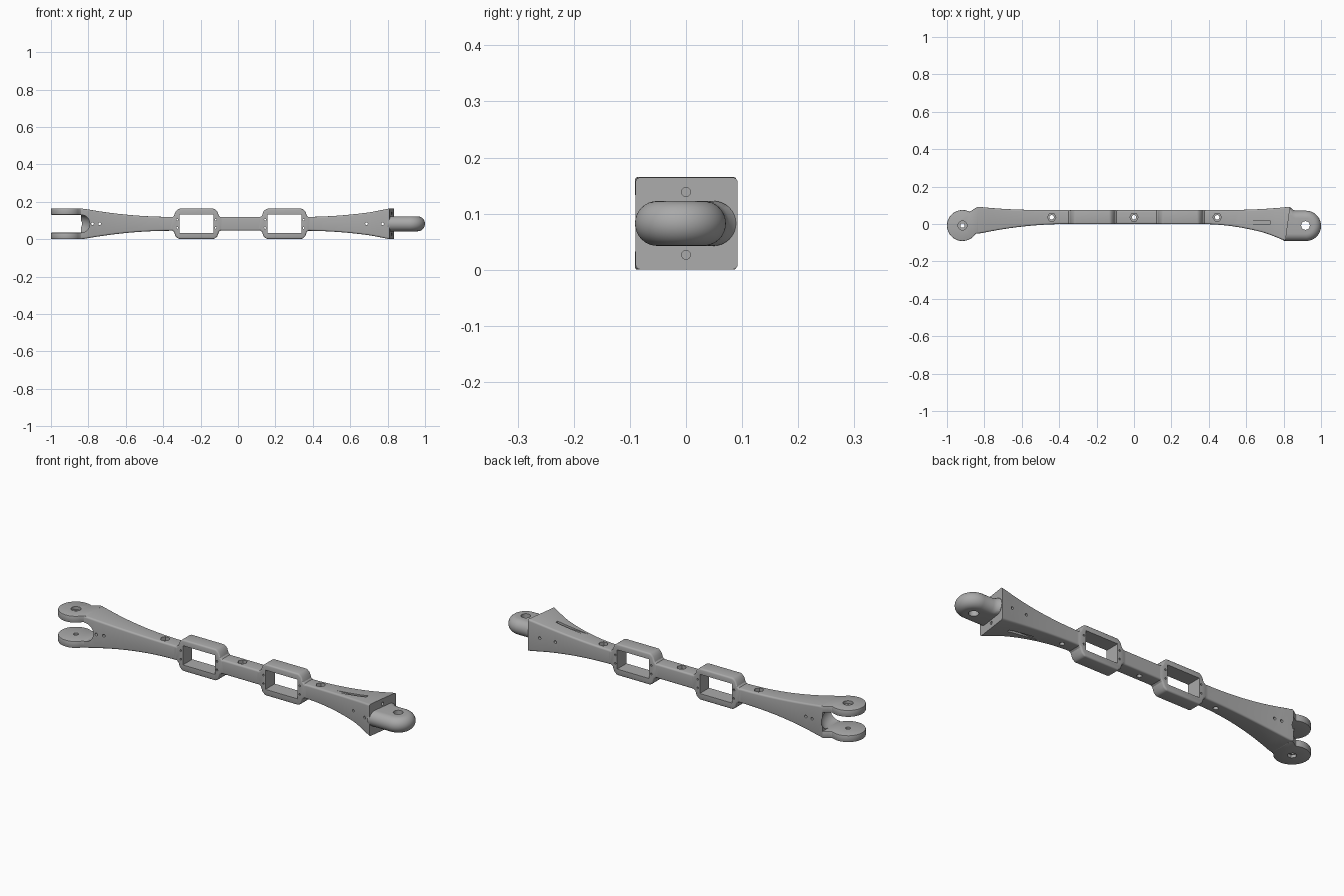
import bpy, bmesh
from math import sin, cos, pi, radians, hypot

if "Cube" in bpy.data.objects:
    bpy.data.objects.remove(bpy.data.objects["Cube"])

MID = 0.0825          # height of the long axis
grey = bpy.data.materials.new("plain_grey")
grey.use_nodes = True
grey.diffuse_color = (0.4, 0.4, 0.4, 1)
grey.node_tree.nodes["Principled BSDF"].inputs["Base Color"].default_value = (0.4, 0.4, 0.4, 1)


def loft(name, rings):
    """Skin a list of equal-length rings and cap both ends."""
    bm = bmesh.new()
    rows = [[bm.verts.new(p) for p in ring] for ring in rings]
    n = len(rows[0])
    for a, b in zip(rows, rows[1:]):
        for i in range(n):
            j = (i + 1) % n
            bm.faces.new((a[i], a[j], b[j], b[i]))
    bm.faces.new(rows[0])
    bm.faces.new(rows[-1])
    bmesh.ops.recalc_face_normals(bm, faces=bm.faces)
    mesh = bpy.data.meshes.new(name)
    bm.to_mesh(mesh)
    bm.free()
    mesh.materials.append(grey)
    ob = bpy.data.objects.new(name, mesh)
    bpy.context.collection.objects.link(ob)
    return ob


def activate(ob):
    bpy.ops.object.select_all(action='DESELECT')
    ob.select_set(True)
    bpy.context.view_layer.objects.active = ob


def combine(target, other, operation):
    activate(target)
    mod = target.modifiers.new("bool", 'BOOLEAN')
    mod.operation, mod.object, mod.solver = operation, other, 'EXACT'
    bpy.ops.object.modifier_apply(modifier=mod.name)
    bpy.data.objects.remove(other)


def bevel(ob, width, segments):
    activate(ob)
    mod = ob.modifiers.new("bevel", 'BEVEL')
    mod.width, mod.segments, mod.limit_method = width, segments, 'ANGLE'
    mod.angle_limit = radians(40)
    bpy.ops.object.modifier_apply(modifier=mod.name)


def drill(target, axis, centre, radius, length, sides=24):
    """Cut a round or hexagonal hole along one axis."""
    def point(i, s):
        u, v = radius * cos(2 * pi * i / sides), radius * sin(2 * pi * i / sides)
        off = {'X': (s, u, v), 'Y': (u, s, v), 'Z': (u, v, s)}[axis]
        return [c + o for c, o in zip(centre, off)]
    cutter = loft("cutter", [[point(i, s) for i in range(sides)]
                             for s in (-length / 2, length / 2)])
    combine(target, cutter, 'DIFFERENCE')


def box_cut(target, x, y, z):
    cutter = loft("cutter", [[(a, b, c) for a, c in ((x[0], z[0]), (x[1], z[0]), (x[1], z[1]), (x[0], z[1]))]
                             for b in y])
    combine(target, cutter, 'DIFFERENCE')


def arc(cx, cy, r, start, end, n=32):
    return [(cx + r * cos(radians(start + (end - start) * i / n)),
             cy + r * sin(radians(start + (end - start) * i / n))) for i in range(n + 1)]


# Main beam: rounded rectangular sections flaring towards both ends
def beam_ring(x, r=0.009):
    t = min(max(abs(x) - 0.35, 0) / 0.48, 1)
    half = 0.037 + 0.045 * t ** 2
    front = (-0.09 if x > 0 else -0.052) * t ** 2
    back = 0.074 + 0.018 * t ** 3
    ring = []
    for k, (y, z) in enumerate(((back - r, half - r), (front + r, half - r),
                                (front + r, r - half), (back - r, r - half))):
        ring += arc(y, z, r, 90 * k, 90 * k + 90, 4)
    # the tongue end slants back towards the front side
    slant = 0.025 * max(0, (x - 0.7) / 0.135)
    return [(x - slant * (back - y) / (back - front), y, MID + z) for y, z in ring]


beam = loft("beam", [beam_ring(-0.84 + 1.675 * i / 60) for i in range(61)])

# Rectangular frames along the beam
FRAMES = (-0.222, 0.248)
quarter = [(0.137, 0.030), (0.120, 0.043), (0.112, 0.066), (0.096, 0.081)]
outline = (quarter + [(-x, z) for x, z in reversed(quarter)]
           + [(-x, -z) for x, z in quarter] + [(x, -z) for x, z in reversed(quarter)])
for cx in FRAMES:
    frame = loft("frame", [[(cx + x, y, MID + z) for x, z in outline]
                           for y in (-0.001, 0.075)])
    bevel(frame, 0.008, 3)
    combine(beam, frame, 'UNION')
for cx in FRAMES:
    box_cut(beam, (cx - 0.091, cx + 0.091), (-0.1, 0.2), (MID - 0.048, MID + 0.051))
    for sx in (-1, 1):
        for sz in (-1, 1):
            drill(beam, 'Y', (cx + sx * 0.103, 0.04, MID + sz * 0.022), 0.005, 0.3, 12)

# Rounded clearance behind the fork
LUG = (-0.917, -0.008)
recess = loft("cutter", [[(x, y, MID + 0.048 * sin(a)) for x, y in
                          arc(*LUG, 0.09 + 0.04 * cos(a), 0, 352.5, 47)]
                         for a in [radians(-90 + 15 * i) for i in range(13)]])
combine(beam, recess, 'DIFFERENCE')

# Vertical bolt holes with hexagonal pockets
for x in (-0.44, 0, 0.445):
    drill(beam, 'Z', (x, 0.036, MID), 0.012, 0.4)
    drill(beam, 'Z', (x, 0.036, MID + 0.04), 0.023, 0.04, 6)

# Cross pin holes, end screw holes and cable slots
for x in (-0.778, -0.74, 0.687, 0.773):
    drill(beam, 'Y', (x, 0, MID), 0.007, 0.5, 16)
for s in (-1, 1):
    drill(beam, 'X', (0.81, 0, MID + s * 0.056), 0.008, 0.12, 16)
    box_cut(beam, (0.55, 0.73), (0, 0.016), sorted((MID + s * 0.045, MID + s * 0.12)))

# Fork lugs
plan = arc(*LUG, 0.083, 62, 325) + [(-0.84, -0.049), (-0.832, -0.049),
                                    (-0.832, 0.09), (-0.842, 0.089), (-0.862, 0.076)]
for name, low, high in (("lower_fork_lug", 0, 0.035), ("upper_fork_lug", 0.13, 0.165)):
    lug = loft(name, [[(x, y, z) for x, y in plan] for z in (low, high)])
    bevel(lug, 0.004, 2)
    drill(lug, 'Z', (*LUG, MID), 0.012, 0.4)
    if low:
        drill(lug, 'Z', (*LUG, high), 0.024, 0.03)
    else:
        drill(lug, 'Z', (*LUG, low), 0.022, 0.03, 6)

# Hinge tongue: fully rounded edge with a small flare at its back root
rings = []
for i in range(17):
    a = radians(-90 + 180 * i / 16)
    r = 0.041 + 0.04 * cos(a)
    pts = [(0.80, -0.01 - r)] + arc(0.919, -0.01, r, -90, 90)
    pts += [(0.865, -0.01 + r), (0.848, -0.004 + r), (0.836, 0.008 + r), (0.80, 0.008 + r)]
    rings.append([(x, y, MID + 0.04 * sin(a)) for x, y in pts])
tongue = loft("hinge_tongue", rings)
drill(tongue, 'Z', (0.917, -0.008, MID), 0.023, 0.3)

# Smooth shading with sharp edges kept
for ob in list(bpy.context.scene.objects):
    if ob.type == 'MESH' and ob.data.materials and ob.data.materials[0] == grey:
        activate(ob)
        bpy.ops.object.shade_smooth_by_angle(angle=radians(30))
